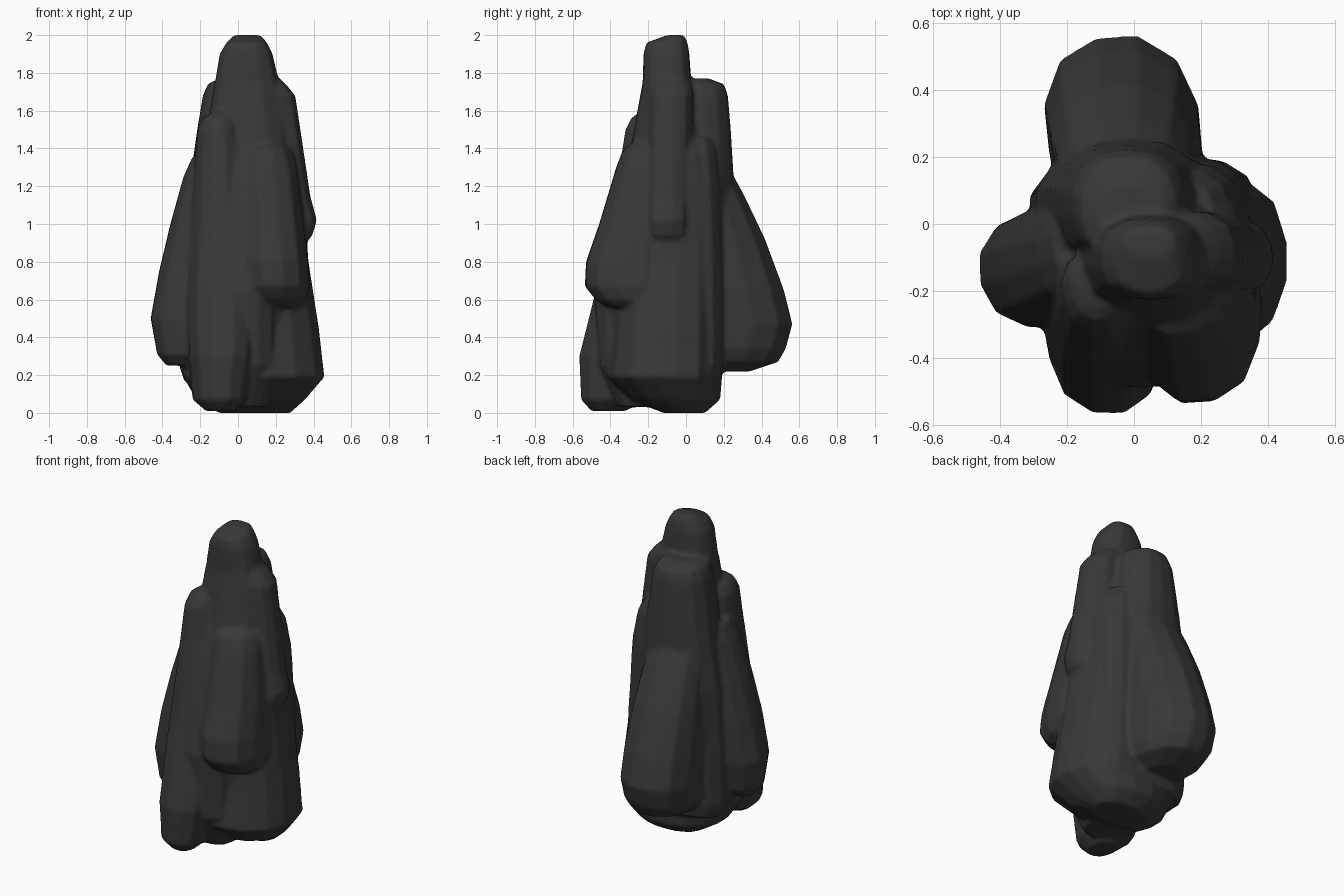
import bpy, math, random

random.seed(4)
mat = bpy.data.materials.new("dark_rock")
mat.diffuse_color = (0.04, 0.04, 0.04, 1)
parts = []


def column(name, rings, sides=14, power=2.7, rough=0.02, turn=0.5, skew=0.0):
    """Loft a rounded rock column through rings of (z, x0, x1, y0, y1)."""
    wobble = [1 + random.uniform(-rough, rough) for _ in range(sides)]
    verts, faces = [], []
    for z, x0, x1, y0, y1 in rings:
        cx, cy, rx, ry = (x0 + x1) / 2, (y0 + y1) / 2, (x1 - x0) / 2, (y1 - y0) / 2
        for i in range(sides):
            a = 2 * math.pi * (i + turn) / sides
            c, s = math.cos(a), math.sin(a)
            r = wobble[i] / (abs(c) ** power + abs(s) ** power) ** (1 / power)
            verts.append((cx + rx * c * r + skew * rx * s * r, cy + ry * s * r, z))
    for k in range(len(rings) - 1):
        for i in range(sides):
            j = (i + 1) % sides
            a, b = k * sides, (k + 1) * sides
            faces.append((a + i, a + j, b + j, b + i))
    faces.append(tuple(reversed(range(sides))))
    top = (len(rings) - 1) * sides
    faces.append(tuple(range(top, top + sides)))
    mesh = bpy.data.meshes.new(name)
    mesh.from_pydata(verts, [], faces)
    mesh.materials.append(mat)
    obj = bpy.data.objects.new(name, mesh)
    bpy.context.collection.objects.link(obj)
    parts.append(obj)


# Tall central spire
column("central_spire", [
    (0.15, -0.20, 0.30, -0.36, 0.17), (0.60, -0.20, 0.32, -0.44, 0.17),
    (0.90, -0.22, 0.31, -0.40, 0.17), (1.25, -0.20, 0.29, -0.33, 0.15),
    (1.45, -0.17, 0.27, -0.285, 0.10), (1.75, -0.12, 0.22, -0.23, 0.03),
    (1.90, -0.095, 0.185, -0.225, 0.02), (1.96, -0.06, 0.155, -0.21, 0.01),
    (2.00, -0.02, 0.12, -0.10, -0.01)])

# Broad base and right-hand body
column("right_body", [
    (0.00, -0.10, 0.28, -0.12, 0.10), (0.07, -0.22, 0.36, -0.30, 0.18),
    (0.19, -0.29, 0.465, -0.42, 0.19), (0.45, -0.28, 0.435, -0.39, 0.19),
    (0.80, -0.27, 0.38, -0.38, 0.19), (1.20, -0.22, 0.35, -0.33, 0.17),
    (1.36, -0.18, 0.33, -0.31, 0.15), (1.44, -0.12, 0.29, -0.26, 0.11)], sides=16, power=2.3)

# Shoulder slab behind the spire
column("back_shoulder", [
    (0.16, -0.28, 0.20, -0.10, 0.18), (0.25, -0.31, 0.26, -0.12, 0.20),
    (0.60, -0.31, 0.28, -0.12, 0.21), (1.00, -0.29, 0.25, -0.12, 0.24),
    (1.25, -0.25, 0.22, -0.12, 0.25), (1.50, -0.215, 0.18, -0.12, 0.235),
    (1.68, -0.185, 0.155, -0.10, 0.22), (1.74, -0.16, 0.13, -0.10, 0.20),
    (1.77, -0.10, 0.09, -0.07, 0.12)], power=2.5)

# Leaning rear buttress, fused into the shoulder slab
column("rear_buttress", [
    (0.22, -0.16, 0.08, 0.00, 0.34), (0.27, -0.22, 0.17, -0.02, 0.49),
    (0.34, -0.26, 0.20, -0.02, 0.53), (0.47, -0.265, 0.205, 0.00, 0.565),
    (0.65, -0.26, 0.205, -0.02, 0.52), (0.92, -0.245, 0.19, -0.02, 0.42),
    (1.15, -0.22, 0.17, -0.02, 0.31), (1.26, -0.20, 0.15, -0.02, 0.25)],
    sides=12, power=2.4, skew=-0.1)

# Left buttress
column("left_buttress", [
    (0.25, -0.38, -0.15, -0.24, -0.06), (0.31, -0.43, -0.10, -0.29, 0.00),
    (0.50, -0.465, -0.06, -0.31, 0.04), (0.75, -0.42, -0.06, -0.30, 0.06),
    (1.00, -0.36, -0.06, -0.27, 0.06), (1.25, -0.29, -0.06, -0.23, 0.06),
    (1.36, -0.24, -0.06, -0.18, 0.05)], sides=12, power=2.3)

# Front left pillar
column("front_left_pillar", [
    (0.01, -0.17, -0.02, -0.50, -0.32), (0.07, -0.24, 0.04, -0.555, -0.20),
    (0.30, -0.265, 0.08, -0.565, -0.12), (0.60, -0.275, 0.09, -0.49, -0.10),
    (0.90, -0.26, 0.06, -0.42, -0.10), (1.25, -0.235, 0.02, -0.36, -0.08),
    (1.50, -0.215, -0.01, -0.32, -0.08), (1.56, -0.19, -0.02, -0.29, -0.10),
    (1.59, -0.14, -0.04, -0.25, -0.13)], sides=12, power=2.3, skew=-0.1)

# Web filling the valley between pillar and block
column("front_web", [
    (0.03, -0.14, 0.14, -0.36, -0.10), (0.25, -0.14, 0.20, -0.46, -0.10),
    (0.65, -0.14, 0.20, -0.49, -0.10), (0.95, -0.14, 0.20, -0.42, -0.10),
    (1.25, -0.14, 0.18, -0.345, -0.10), (1.50, -0.12, 0.14, -0.26, -0.10)], power=3.2)

# Front right overhanging block
column("front_right_block", [
    (0.56, 0.14, 0.33, -0.41, -0.12), (0.60, 0.05, 0.37, -0.48, -0.08),
    (0.67, 0.02, 0.385, -0.535, -0.04), (0.80, 0.01, 0.375, -0.53, -0.04),
    (1.00, 0.00, 0.355, -0.46, -0.04), (1.30, 0.00, 0.315, -0.37, -0.04),
    (1.39, 0.01, 0.285, -0.335, -0.04), (1.44, 0.05, 0.24, -0.27, -0.08)],
    sides=12, power=2.4, skew=0.06)

# Right shoulder
column("right_shoulder", [
    (0.90, 0.25, 0.36, -0.17, -0.01), (0.94, 0.16, 0.395, -0.21, 0.02),
    (1.02, 0.04, 0.42, -0.22, 0.03), (1.15, 0.00, 0.385, -0.22, 0.03),
    (1.45, 0.00, 0.34, -0.21, 0.04), (1.68, 0.00, 0.305, -0.20, 0.04),
    (1.74, 0.00, 0.255, -0.19, 0.03), (1.79, 0.02, 0.20, -0.15, 0.00)], power=2.5)

# Back right corner
column("back_right_corner", [
    (0.14, 0.00, 0.35, -0.12, 0.17), (0.25, 0.00, 0.37, -0.14, 0.20),
    (0.70, 0.00, 0.345, -0.14, 0.20), (1.20, 0.00, 0.32, -0.14, 0.185),
    (1.38, 0.00, 0.29, -0.14, 0.165), (1.46, 0.00, 0.24, -0.12, 0.14)], power=2.5)

# Fuse everything into one weathered rock with softened creases
bpy.ops.object.select_all(action='DESELECT')
for p in parts:
    p.select_set(True)
bpy.context.view_layer.objects.active = parts[0]
bpy.ops.object.join()
rock = bpy.context.object
rock.name = rock.data.name = "rock_spire"
fuse = rock.modifiers.new("fuse", 'REMESH')
fuse.mode, fuse.voxel_size, fuse.use_smooth_shade = 'VOXEL', 0.013, True
soften = rock.modifiers.new("soften", 'SMOOTH')
soften.factor, soften.iterations = 0.5, 3
